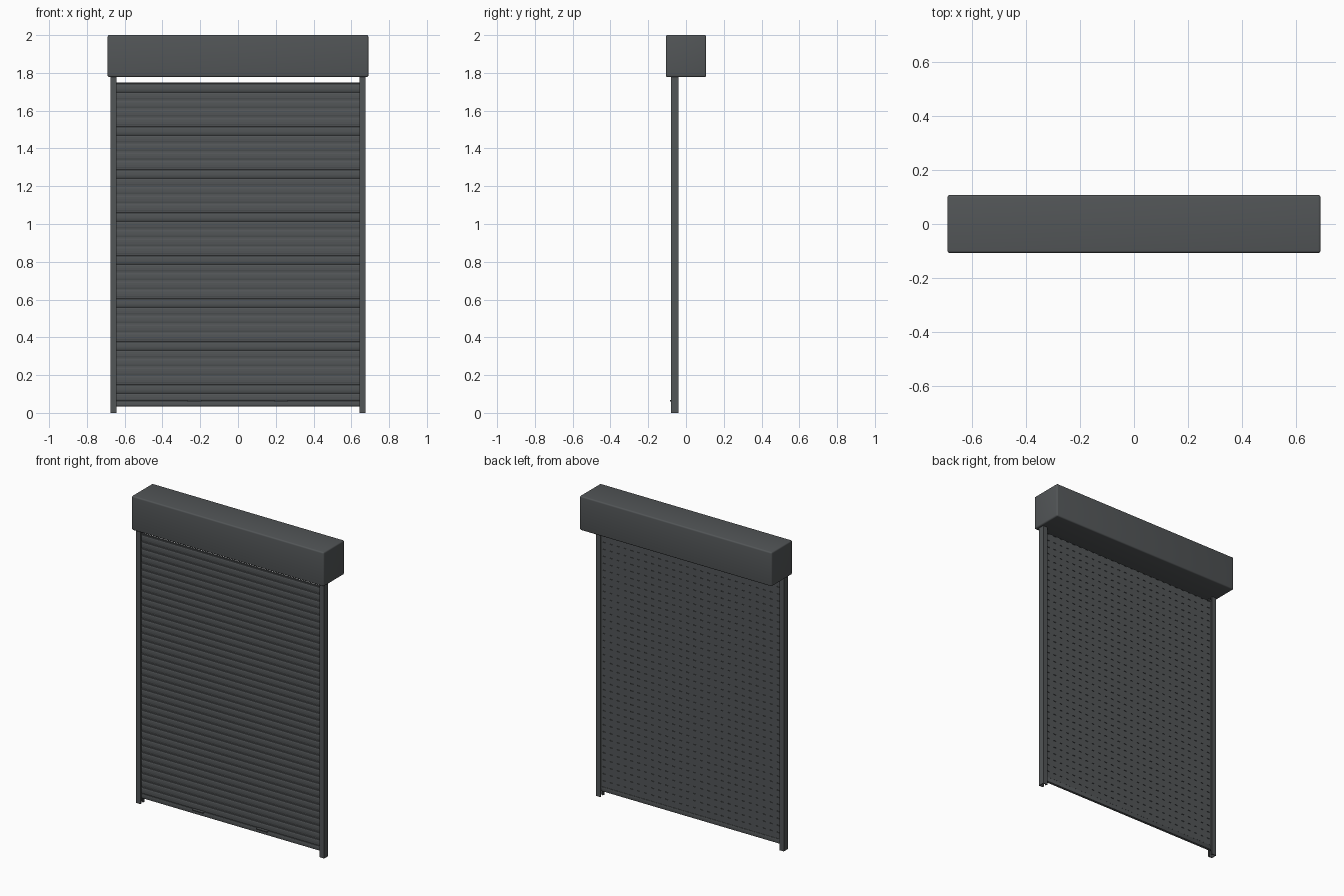
import bpy, bmesh, math

if "Cube" in bpy.data.objects:
    bpy.data.objects.remove(bpy.data.objects["Cube"])


def material(name, rgb):
    m = bpy.data.materials.new(name)
    m.diffuse_color = (*rgb, 1)
    m.use_nodes = True
    m.node_tree.nodes["Principled BSDF"].inputs["Base Color"].default_value = m.diffuse_color
    return m


GREY = material("anthracite grey", (0.085, 0.092, 0.096))


def finish(name, bm, smooth=False):
    bmesh.ops.recalc_face_normals(bm, faces=bm.faces)
    me = bpy.data.meshes.new(name)
    bm.to_mesh(me)
    bm.free()
    me.materials.append(GREY)
    ob = bpy.data.objects.new(name, me)
    bpy.context.scene.collection.objects.link(ob)
    if smooth:
        me.shade_smooth()
        me.set_sharp_from_angle(angle=math.radians(35))
    return ob


def box(name, lo, hi, bevel=0, segments=1):
    bm = bmesh.new()
    bmesh.ops.create_cube(bm, size=1)
    for v in bm.verts:
        for i in range(3):
            v.co[i] = lo[i] if v.co[i] < 0 else hi[i]
    if bevel:
        bmesh.ops.bevel(bm, geom=bm.edges[:], offset=bevel, segments=segments,
                        profile=0.5, affect='EDGES')
    return finish(name, bm, bevel > 0)


def extrude(name, points, vec):
    bm = bmesh.new()
    f = bm.faces.new([bm.verts.new(p) for p in points])
    r = bmesh.ops.extrude_face_region(bm, geom=[f])
    top = [v for v in r["geom"] if isinstance(v, bmesh.types.BMVert)]
    bmesh.ops.translate(bm, verts=top, vec=vec)
    return finish(name, bm)


def array(ob, count, offset):
    m = ob.modifiers.new("repeat", 'ARRAY')
    m.count = count
    m.use_relative_offset = False
    m.use_constant_offset = True
    m.constant_offset_displace = offset


# Shutter housing
box("housing", (-0.69, -0.107, 1.778), (0.69, 0.107, 2.0), 0.009, 4)

# U-shaped side guides with sealing strips
for side, s in (("left", -1), ("right", 1)):
    channel = [(0.675, -0.08), (0.675, -0.04), (0.643, -0.04), (0.643, -0.044),
               (0.671, -0.044), (0.671, -0.076), (0.643, -0.076), (0.643, -0.08)]
    extrude(side + "_guide", [(s * x, y, 0) for x, y in channel], (0, 0, 1.785))
    xs = sorted((s * 0.646, s * 0.652))
    box(side + "_front_seal", (xs[0], -0.077, 0.0), (xs[1], -0.069, 1.78))
    box(side + "_back_seal", (xs[0], -0.052, 0.0), (xs[1], -0.043, 1.78))

# Curtain slats: bulged front, groove between slats, slot line at the back
SLATS, BOTTOM, TOP = 37, 0.065, 1.75
P = (TOP - BOTTOM) / SLATS
profile = [(-0.0655, 0), (-0.0675, 0.008), (-0.068, 0.019), (-0.0675, 0.030),
           (-0.0655, 0.038), (-0.0615, 0.039), (-0.0615, P), (-0.053, P),
           (-0.053, 0.043), (-0.0575, 0.043), (-0.0575, 0.039), (-0.053, 0.039),
           (-0.053, 0)]
slats = extrude("curtain_slats", [(-0.665, y, BOTTOM + z) for y, z in profile], (1.33, 0, 0))
array(slats, SLATS, (0, 0, P))

# Bridges that break each rear slot line into short ventilation slots
STEP, COUNT = 0.05, 27
x0 = -STEP * (COUNT - 1) / 2
bridges = box("slot_bridges", (x0 - 0.016, -0.058, BOTTOM + 0.0388),
              (x0 + 0.016, -0.053, BOTTOM + 0.0432))
array(bridges, COUNT, (STEP, 0, 0))
array(bridges, SLATS, (0, 0, P))

# Bottom rail with two stoppers
box("bottom_rail", (-0.665, -0.0685, 0.035), (0.665, -0.0515, 0.0645), 0.002, 2)
for side, x in (("left", -0.232), ("right", 0.228)):
    box(side + "_stopper", (x - 0.038, -0.085, 0.061), (x + 0.038, -0.066, 0.067))
